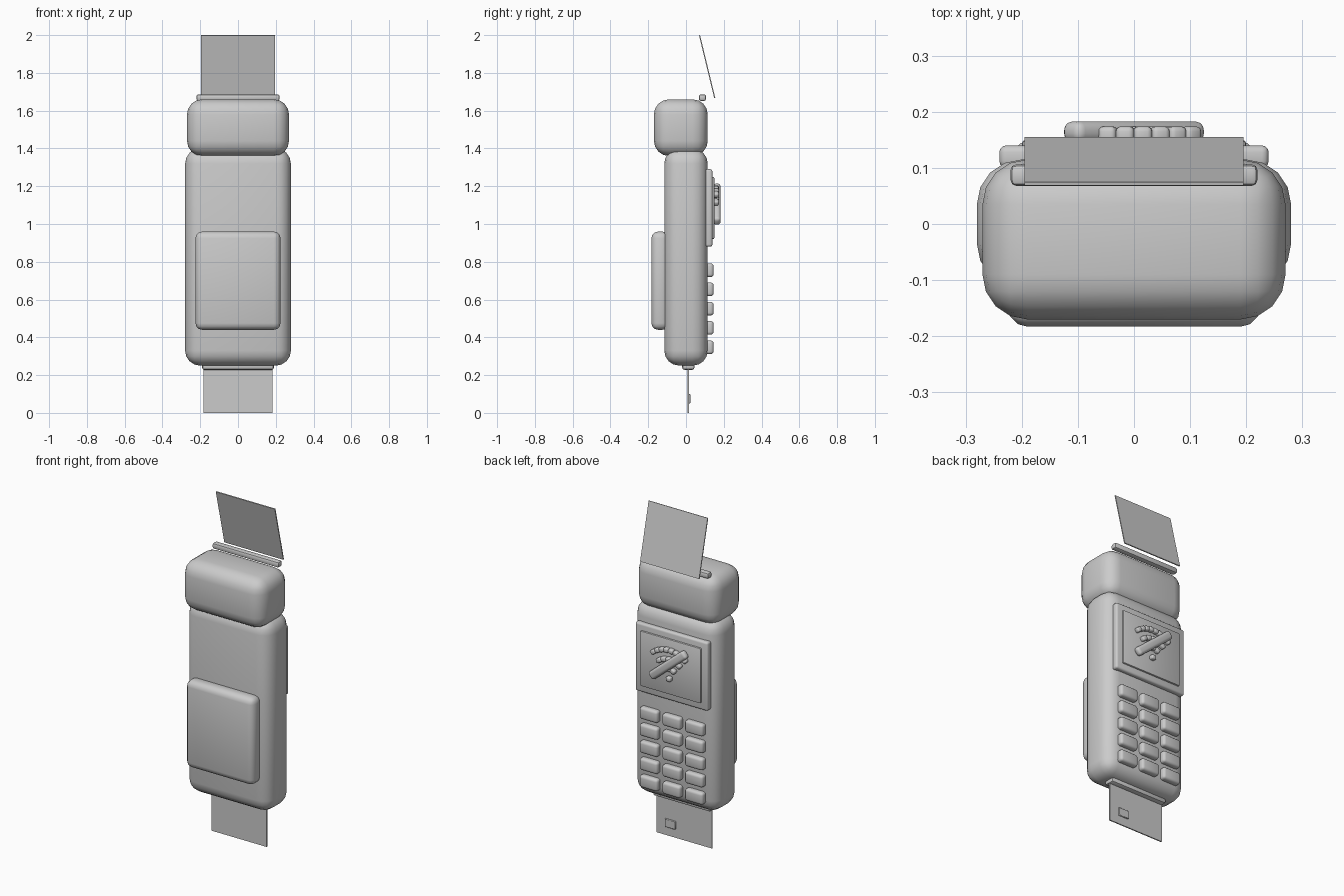
import bpy, bmesh, math
from mathutils import Matrix, Vector

if "Cube" in bpy.data.objects:
    bpy.data.objects.remove(bpy.data.objects["Cube"])

grey = bpy.data.materials.new("plain grey")
grey.diffuse_color = (0.6, 0.6, 0.6, 1)
grey.use_nodes = True
grey.node_tree.nodes["Principled BSDF"].inputs["Base Color"].default_value = grey.diffuse_color


def rounded_box(name, lo, hi, bevel=0.0, segments=3, turn=0.0):
    """Box between two corners, bevelled, optionally turned about the y axis."""
    lo, hi = Vector(lo), Vector(hi)
    size, mid = hi - lo, (lo + hi) / 2
    bm = bmesh.new()
    bmesh.ops.create_cube(bm, size=1, matrix=Matrix.Diagonal((*size, 1)))
    if bevel:
        bmesh.ops.bevel(bm, geom=bm.edges[:], offset=min(bevel, min(size) * 0.49),
                        segments=segments, profile=0.5, affect='EDGES')
    return finish(name, bm, mid, turn)


def finish(name, bm, location, turn=0.0):
    mesh = bpy.data.meshes.new(name)
    bm.to_mesh(mesh)
    bm.free()
    mesh.materials.append(grey)
    obj = bpy.data.objects.new(name, mesh)
    bpy.context.collection.objects.link(obj)
    obj.location = location
    obj.rotation_euler = (0, turn, 0)
    bpy.ops.object.select_all(action='DESELECT')
    bpy.context.view_layer.objects.active = obj
    obj.select_set(True)
    bpy.ops.object.shade_smooth_by_angle(angle=math.radians(40))
    return obj


# Handheld casing, printer head and battery pack
rounded_box("body", (-0.28, -0.115, 0.25), (0.28, 0.115, 1.40), 0.08, 4)
rounded_box("printer_head", (-0.27, -0.17, 1.36), (0.27, 0.115, 1.66), 0.08, 4)
rounded_box("battery_pack", (-0.225, -0.183, 0.44), (0.225, -0.09, 0.96), 0.035, 3)

# Paper outlet and the leaning receipt
rounded_box("paper_outlet", (-0.22, 0.068, 1.652), (0.22, 0.106, 1.686), 0.01, 2)
receipt = rounded_box("receipt", (-0.195, 0.109, 1.666), (0.195, 0.115, 2.0))
receipt.rotation_euler = (math.atan2(0.08, 0.33), 0, 0)
receipt.scale.z = 1.026

# Card reader lip, bank card and its chip
rounded_box("card_lip", (-0.19, -0.02, 0.228), (0.19, 0.045, 0.27), 0.012, 2)
rounded_box("card", (-0.183, 0.009, 0.0), (0.183, 0.016, 0.25))
rounded_box("card_chip", (0.055, 0.014, 0.05), (0.125, 0.023, 0.10), 0.003, 1)

# Screen frame and glass
rounded_box("screen_frame", (-0.24, 0.10, 0.88), (0.24, 0.14, 1.29), 0.012, 3)
rounded_box("screen_glass", (-0.20, 0.13, 0.92), (0.20, 0.15, 1.25), 0.007, 2)

# Crossed-out wireless symbol: dot, three beaded arcs and a slash
CENTRE_Z = 1.02


def bead(name, x, z, angle, length):
    rounded_box(name, (x - length / 2, 0.142, z - 0.014),
                (x + length / 2, 0.174, z + 0.014), 0.009, 3, angle)


bead("signal_dot", 0, CENTRE_Z, 0, 0.032)
for radius, count in ((0.06, 3), (0.115, 5), (0.17, 8)):
    step = math.radians(84) / count
    for i in range(count):
        a = (i - (count - 1) / 2) * step
        bead("signal_arc", radius * math.sin(a), CENTRE_Z + radius * math.cos(a),
             a, radius * step * 1.05)
rounded_box("signal_slash", (-0.15, 0.145, 1.08), (0.15, 0.183, 1.13),
            0.016, 4, math.radians(40))

# Keypad, three columns by five rows
for z in (0.755, 0.654, 0.552, 0.45, 0.347):
    for x in (-0.15, 0, 0.15):
        rounded_box("key", (x - 0.06, 0.10, z - 0.036), (x + 0.06, 0.146, z + 0.036), 0.015, 3)
